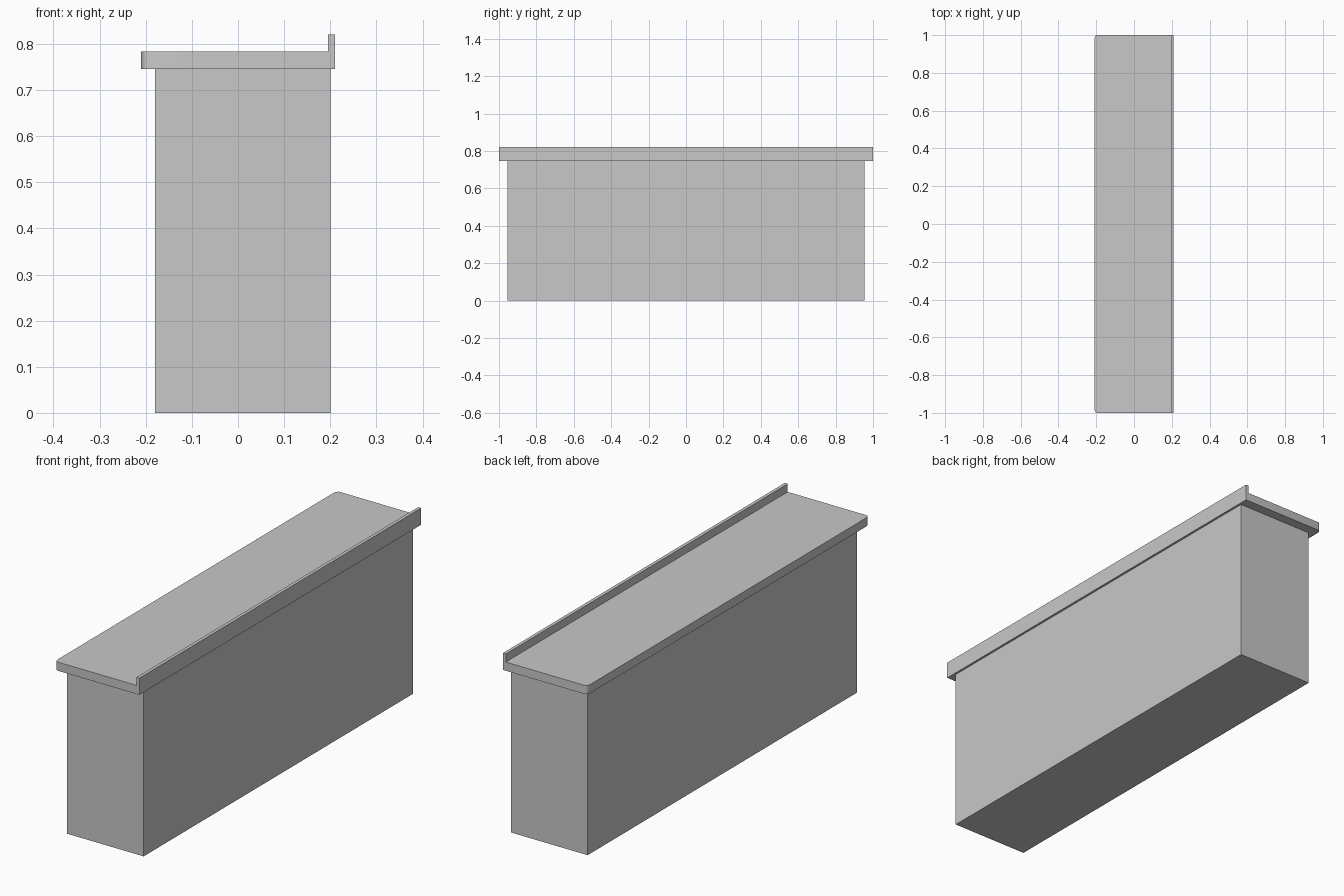
import bpy
import bmesh
from math import sin, cos, pi

if "Cube" in bpy.data.objects:
    bpy.data.objects.remove(bpy.data.objects["Cube"], do_unlink=True)

# Single plain grey finish
grey = bpy.data.materials.new("plain_grey")
grey.use_nodes = True
colour = (0.58, 0.58, 0.58, 1)
grey.diffuse_color = colour
grey.node_tree.nodes["Principled BSDF"].inputs["Base Color"].default_value = colour


def prism(name, points, direction):
    """Extrude a closed outline along a direction into a solid."""
    bm = bmesh.new()
    face = bm.faces.new([bm.verts.new(p) for p in points])
    extruded = bmesh.ops.extrude_face_region(bm, geom=[face])["geom"]
    verts = [g for g in extruded if isinstance(g, bmesh.types.BMVert)]
    bmesh.ops.translate(bm, verts=verts, vec=direction)
    bmesh.ops.recalc_face_normals(bm, faces=bm.faces)
    mesh = bpy.data.meshes.new(name)
    bm.to_mesh(mesh)
    bm.free()
    mesh.materials.append(grey)
    obj = bpy.data.objects.new(name, mesh)
    bpy.context.collection.objects.link(obj)
    return obj


def rectangle(x0, x1, half_y, z):
    return [(x0, -half_y, z), (x1, -half_y, z), (x1, half_y, z), (x0, half_y, z)]


BODY_TOP, SLAB_TOP, LIP_TOP = 0.745, 0.784, 0.82
EDGE, LIP_INNER = 0.21, 0.195

# Counter body
prism("counter_body", rectangle(-0.18, 0.20, 0.955, 0), (0, 0, BODY_TOP))

# Worktop with two rounded corners on its open side
rx, ry, steps = 0.014, 0.025, 6
corner = [(-EDGE + rx * (1 - sin(a)), 1 - ry * (1 - cos(a)), BODY_TOP)
          for a in (i * pi / 2 / steps for i in range(steps + 1))]
lower = [(x, -y, z) for x, y, z in reversed(corner)]
outline = [(LIP_INNER, 1, BODY_TOP)] + corner + lower + [(LIP_INNER, -1, BODY_TOP)]
worktop = prism("worktop", outline, (0, 0, SLAB_TOP - BODY_TOP))

# Raised back lip
prism("back_lip", rectangle(LIP_INNER, EDGE, 1, BODY_TOP), (0, 0, LIP_TOP - BODY_TOP))

# Soft shading around the rounded corners only
bpy.ops.object.select_all(action="DESELECT")
worktop.select_set(True)
bpy.context.view_layer.objects.active = worktop
bpy.ops.object.shade_smooth_by_angle(angle=pi / 6)
